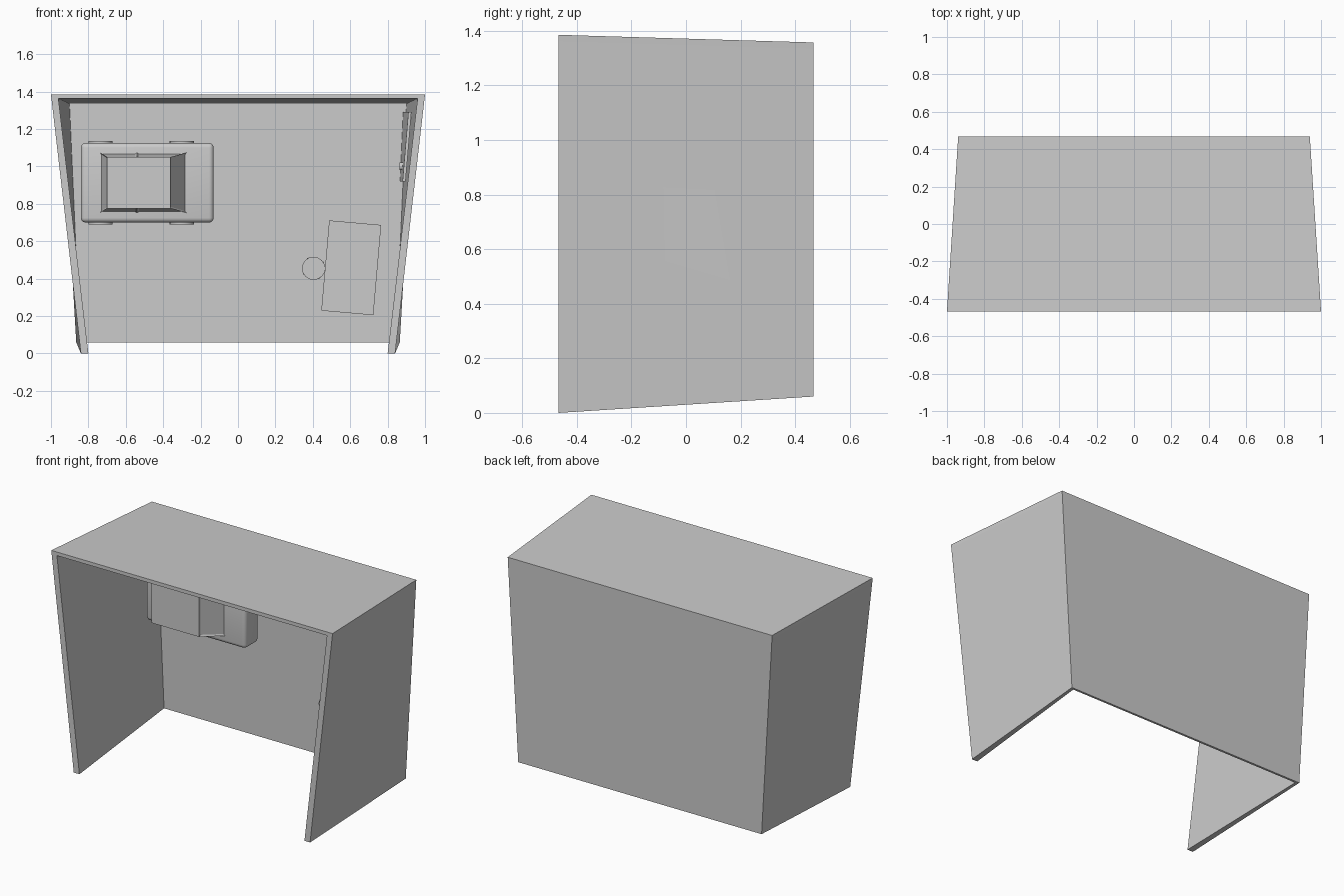
import bpy, bmesh, math
from mathutils import Matrix, Vector

cube = bpy.data.objects.get("Cube")
if cube:
    bpy.data.objects.remove(cube, do_unlink=True)

grey = bpy.data.materials.new("plain_grey")
grey.use_nodes = True
GREY = (0.6, 0.6, 0.6, 1)
grey.diffuse_color = GREY
grey.node_tree.nodes["Principled BSDF"].inputs["Base Color"].default_value = GREY

FRONT, BACK, FLOOR = -0.468, 0.468, 0.455


def finish(name, bm, smooth=False):
    bmesh.ops.recalc_face_normals(bm, faces=bm.faces[:])
    mesh = bpy.data.meshes.new(name)
    bm.to_mesh(mesh)
    bm.free()
    mesh.materials.append(grey)
    ob = bpy.data.objects.new(name, mesh)
    bpy.context.collection.objects.link(ob)
    if smooth:
        bpy.ops.object.select_all(action='DESELECT')
        ob.select_set(True)
        bpy.context.view_layer.objects.active = ob
        bpy.ops.object.shade_smooth_by_angle(angle=math.radians(35))
    return ob


def loft(loop_a, loop_b):
    """Solid between two matching loops of points."""
    bm = bmesh.new()
    a = [bm.verts.new(p) for p in loop_a]
    b = [bm.verts.new(p) for p in loop_b]
    bm.faces.new(a)
    bm.faces.new(b[::-1])
    for i in range(len(a)):
        j = (i + 1) % len(a)
        bm.faces.new((a[i], b[i], b[j], a[j]))
    bmesh.ops.recalc_face_normals(bm, faces=bm.faces[:])
    return bm


def rect(x0, x1, z0, z1, y):
    return [(x0, y, z0), (x1, y, z0), (x1, y, z1), (x0, y, z1)]


def cylinder(name, centre, radius, depth, axis, sides, smooth=False):
    bm = bmesh.new()
    turn = Vector((0, 0, 1)).rotation_difference(Vector(axis)).to_matrix().to_4x4()
    bmesh.ops.create_cone(bm, cap_ends=True, segments=sides, radius1=radius,
                          radius2=radius, depth=depth,
                          matrix=Matrix.Translation(centre) @ turn)
    return finish(name, bm, smooth)


# Tapered room: half widths and heights at depth y
def section(y):
    t = (y - FRONT) / (BACK - FRONT)
    return dict(low=0.06 * t, top=1.385 - 0.028 * t, under=1.362 - 0.027 * t,
                out_low=0.84 + 0.025 * t, out_top=1 - 0.06 * t,
                in_low=0.80 + 0.045 * t, in_top=0.96 - 0.06 * t)


def inner_x(y, z):
    s = section(y)
    return s["in_low"] + (s["in_top"] - s["in_low"]) * (z - s["low"]) / (s["under"] - s["low"])


def outer_under(s):
    f = (s["under"] - s["low"]) / (s["top"] - s["low"])
    return s["out_low"] + (s["out_top"] - s["out_low"]) * f


def wall_loop(y, side):
    s = section(y)
    return [(side * s["in_low"], y, s["low"]), (side * s["out_low"], y, s["low"]),
            (side * outer_under(s), y, s["under"]), (side * s["in_top"], y, s["under"])]


def roof_loop(y):
    s = section(y)
    u, t = outer_under(s), s["out_top"]
    return [(-u, y, s["under"]), (u, y, s["under"]), (t, y, s["top"]), (-t, y, s["top"])]


def back_loop(y):
    s = section(y)
    a, b = s["in_low"], s["in_top"]
    return [(-a, y, s["low"]), (a, y, s["low"]), (b, y, s["under"]), (-b, y, s["under"])]


for name, side in (("left_wall", 1), ("right_wall", -1)):
    finish(name, loft(wall_loop(FRONT, side), wall_loop(BACK, side)))
finish("roof_panel", loft(roof_loop(FRONT), roof_loop(BACK)))
finish("back_panel", loft(back_loop(FLOOR), back_loop(BACK)))


# Door on the left wall, with a handle
def door_loop(y, z0=0.92, z1=1.29):
    return [(inner_x(y, z) - d, y, z) for z, d in
            ((z0, 0.016), (z0, 0), (z1, 0), (z1, 0.016))]


finish("door", loft(door_loop(-0.03), door_loop(FLOOR)))
cylinder("door_handle", (inner_x(0.22, 1.0) - 0.02, 0.22, 1.0), 0.02, 0.02, (1, 0, 0), 12)

# Car body with rounded edges
bm = loft(rect(-0.84, -0.13, 0.70, 1.125, 0.26), rect(-0.84, -0.13, 0.70, 1.125, 0.40))
bmesh.ops.bevel(bm, geom=bm.edges[:], offset=0.025, segments=4,
                profile=0.5, affect='EDGES')
finish("car_body", bm, True)

# Car cabin with recessed windows, split by a pillar on each flank
bm = loft(rect(-0.70, -0.36, 0.775, 1.05, 0.12), rect(-0.74, -0.27, 0.75, 1.075, 0.27))
bmesh.ops.bisect_plane(bm, geom=bm.verts[:] + bm.edges[:] + bm.faces[:],
                       plane_co=(-0.54, 0, 0), plane_no=(1, 0, 0))
bm.normal_update()
windows = [f for f in bm.faces if abs(f.normal.y) < 0.7]
bmesh.ops.inset_individual(bm, faces=windows, thickness=0.014, depth=-0.006)
finish("car_cabin", bm)

# Wheels
for end, x in (("rear", -0.735), ("front", -0.30)):
    for side, z in (("left", 1.11), ("right", 0.715)):
        cylinder(f"{end}_{side}_wheel", (x, FLOOR - 0.065, z), 0.065, 0.05,
                 (0, 0, 1), 24, True)

# Desk: top board, side panel and legs, turned a little
DESK = Matrix.Translation((0.604, 0, 0.458)) @ Matrix.Rotation(math.radians(5), 4, 'Y')


def desk_part(name, x0, x1, z0, z1, y0, y1):
    bm = loft(rect(x0, x1, z0, z1, y0), rect(x0, x1, z0, z1, y1))
    bmesh.ops.transform(bm, matrix=DESK, verts=bm.verts[:])
    finish(name, bm)


desk_part("desk_top", -0.138, 0.138, -0.242, 0.242, 0.28, 0.30)
desk_part("desk_side_panel", 0.125, 0.141, -0.242, 0.242, 0.285, FLOOR)
for i, z in enumerate((-0.235, 0.215)):
    desk_part(f"desk_leg_{i + 1}", -0.132, -0.112, z, z + 0.02, 0.30, FLOOR)

# Stool: round seat on four legs
STOOL = Vector((0.404, 0, 0.455))
cylinder("stool_seat", STOOL + Vector((0, 0.34, 0)), 0.062, 0.02, (0, 1, 0), 16)
for i in range(4):
    a = math.radians(30 + 90 * i)
    out = Vector((math.cos(a), 0, math.sin(a)))
    cylinder(f"stool_leg_{i + 1}", STOOL + out * 0.058 + Vector((0, 0.4, 0)),
             0.007, 0.11, (0, 1, 0), 8)
